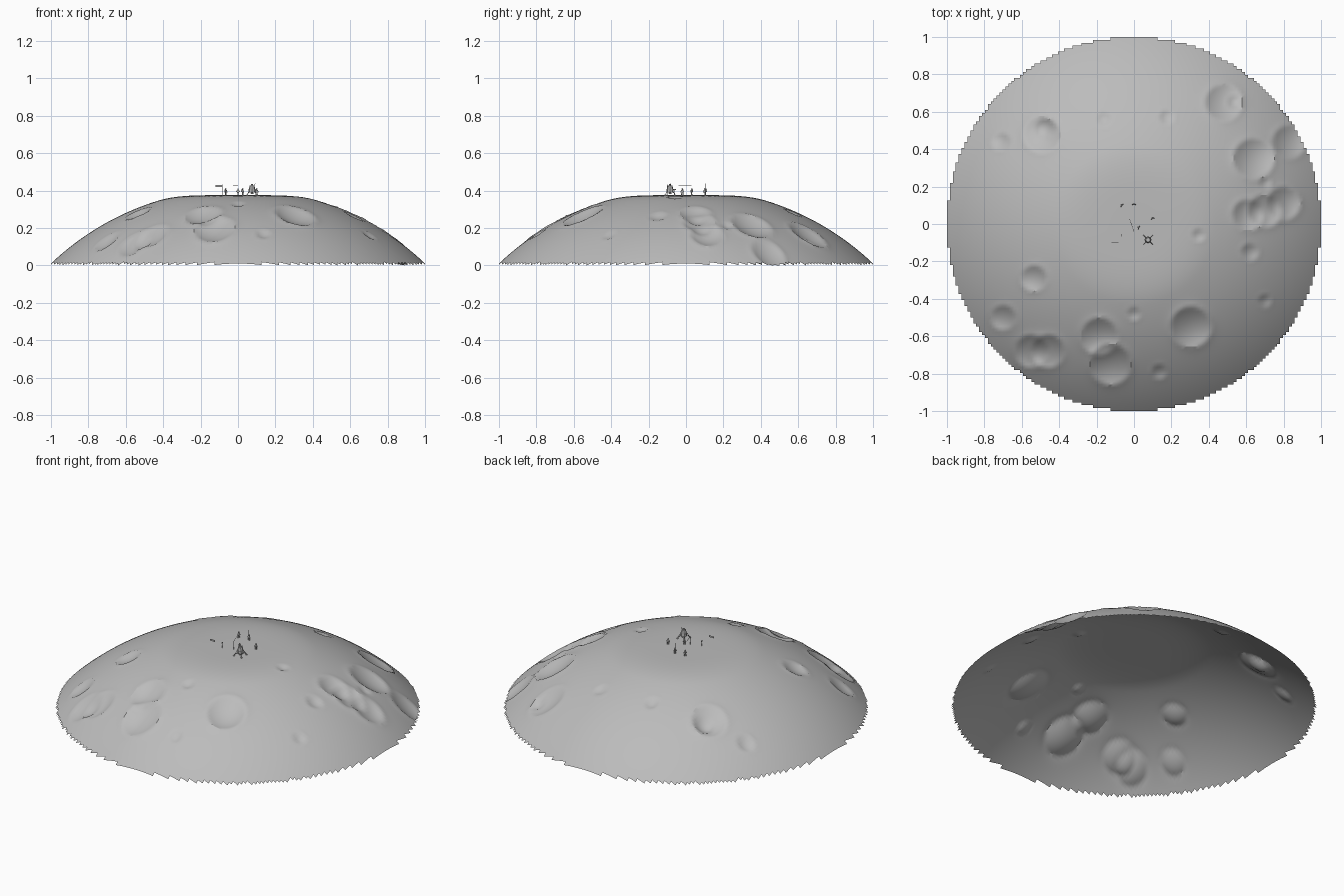
import bpy, bmesh, math
from mathutils import Vector

if "Cube" in bpy.data.objects:
    bpy.data.objects.remove(bpy.data.objects["Cube"])

grey = bpy.data.materials.new("dust grey")
grey.diffuse_color = (0.5, 0.5, 0.5, 1)
grey.use_nodes = True
grey.node_tree.nodes["Principled BSDF"].inputs["Base Color"].default_value = grey.diffuse_color
TOP = 0.375

def make(name, bm, smooth=False):
    me = bpy.data.meshes.new(name)
    bm.to_mesh(me)
    bm.free()
    me.materials.append(grey)
    ob = bpy.data.objects.new(name, me)
    bpy.context.collection.objects.link(ob)
    if smooth:
        bpy.context.view_layer.objects.active = ob
        ob.select_set(True)
        bpy.ops.object.shade_smooth_by_angle(angle=math.radians(30))
        ob.select_set(False)
    return ob

# Craters: x, y, radius
CRATERS = [
    (0.48, 0.65, 0.10), (0.54, 0.65, 0.04), (-0.49, 0.48, 0.10), (-0.475, 0.505, 0.06),
    (-0.71, 0.44, 0.05), (-0.16, 0.56, 0.043), (0.175, 0.57, 0.042), (0.64, 0.35, 0.11),
    (0.83, 0.44, 0.09), (0.70, 0.22, 0.035), (0.61, 0.05, 0.085), (0.70, 0.07, 0.09),
    (0.80, 0.11, 0.09), (0.345, -0.06, 0.037), (0.62, -0.15, 0.048), (0.70, -0.41, 0.037),
    (-0.535, -0.29, 0.07), (-0.70, -0.50, 0.068), (-0.55, -0.68, 0.09), (-0.46, -0.68, 0.09),
    (-0.185, -0.60, 0.10), (-0.125, -0.75, 0.11), (0.0, -0.48, 0.037), (0.305, -0.55, 0.11),
    (0.135, -0.79, 0.042)]

def ground(x, y):
    # Spherical cap with a softly flattened top
    r2 = min(x * x + y * y, 1.02)
    z = 0.41 - 1.449 + math.sqrt(1.449 ** 2 - r2)
    k = 0.03
    s = max(k - abs(z - TOP), 0) / k
    z = min(z, TOP) - s * s * k / 4
    # Bowls with a raised lip
    for cx, cy, r in CRATERS:
        t = math.hypot(x - cx, y - cy) / r
        if t < 1:
            z += 0.32 * r * (t * t - 1) + 0.06 * r
        elif t < 2:
            z += 0.06 * r * math.exp(-5 * (t - 1)) * (2 - t)
    return max(z, 0)

# Domed terrain on a square grid, with a stepped round edge
N = 64
bm = bmesh.new()
grid = {}
def corner(i, j):
    if (i, j) not in grid:
        grid[i, j] = bm.verts.new((i / N, j / N, ground(i / N, j / N)))
    return grid[i, j]
for i in range(-N, N):
    for j in range(-N, N):
        if math.hypot(i + 0.5, j + 0.5) <= N:
            bm.faces.new([corner(i, j), corner(i + 1, j), corner(i + 1, j + 1), corner(i, j + 1)])
make("terrain", bm, True)

def rod(bm, a, b, r1, r2=None, n=6):
    a, b = Vector(a), Vector(b)
    d = b - a
    vs = bmesh.ops.create_cone(bm, cap_ends=True, segments=n, radius1=r1,
                               radius2=r1 if r2 is None else r2, depth=d.length)["verts"]
    bmesh.ops.rotate(bm, verts=vs, matrix=Vector((0, 0, 1)).rotation_difference(d).to_matrix())
    bmesh.ops.translate(bm, verts=vs, vec=(a + b) / 2)

def box(bm, c, size):
    vs = bmesh.ops.create_cube(bm, size=1)["verts"]
    bmesh.ops.scale(bm, verts=vs, vec=size)
    bmesh.ops.translate(bm, verts=vs, vec=c)

# Lander: lower stage, cabin, nozzle and four splayed legs with pads
bm = bmesh.new()
rod(bm, (0, 0, 0.015), (0, 0, 0.033), 0.019, n=8)
rod(bm, (0, 0, 0.033), (0, 0, 0.053), 0.017, 0.012, 8)
rod(bm, (0, 0, 0.006), (0, 0, 0.015), 0.009, 0.004, 8)
rod(bm, (0, 0, 0.053), (0, 0, 0.06), 0.006)
rod(bm, (0.01, 0, 0.05), (0.018, 0, 0.063), 0.0015)
for q in range(4):
    a = math.radians(45 + 90 * q)
    c, s = math.cos(a), math.sin(a)
    foot = (0.035 * c, 0.035 * s, 0.002)
    rod(bm, (0.018 * c, 0.018 * s, 0.03), foot, 0.0016)
    rod(bm, (0.016 * c, 0.016 * s, 0.016), (0.028 * c, 0.028 * s, 0.013), 0.0012)
    rod(bm, (foot[0], foot[1], 0), (foot[0], foot[1], 0.003), 0.005)
make("lander", bm).location = (0.075, -0.085, TOP)

# Standing figures
for n, (x, y, turn) in enumerate([(0.1, 0.03, 0.4), (0.025, -0.02, 1.2),
                                  (-0.065, 0.1, 0.8), (0.0, 0.105, 0.0)]):
    bm = bmesh.new()
    for s in (-1, 1):
        rod(bm, (0.004 * s, 0, 0), (0.003 * s, 0, 0.016), 0.0022)
        rod(bm, (0.005 * s, 0, 0.026), (0.009 * s, -0.002, 0.016), 0.0018)
    box(bm, (0, 0, 0.022), (0.010, 0.006, 0.013))
    box(bm, (0, 0.005, 0.024), (0.008, 0.004, 0.012))
    vs = bmesh.ops.create_icosphere(bm, subdivisions=1, radius=0.0045)["verts"]
    bmesh.ops.translate(bm, verts=vs, vec=(0, 0, 0.033))
    ob = make("figure_%d" % (n + 1), bm)
    ob.location = (x, y, TOP)
    ob.rotation_euler.z = turn

# Banner on a pole
bm = bmesh.new()
rod(bm, (0.015, 0, 0), (0.015, 0, 0.056), 0.001)
box(bm, (-0.002, 0, 0.050), (0.034, 0.0015, 0.010))
make("banner", bm).location = (-0.1, -0.1, TOP)

# Thin mast, slanted cable and small instrument post
bm = bmesh.new()
rod(bm, (0, 0.105, TOP), (0, 0.105, TOP + 0.062), 0.001)
rod(bm, (-0.025, 0.03, TOP + 0.05), (0.0, -0.04, TOP + 0.05), 0.001)
rod(bm, (0.0, -0.04, TOP), (0.0, -0.04, TOP + 0.05), 0.001)
rod(bm, (-0.065, -0.06, TOP), (-0.065, -0.06, TOP + 0.03), 0.0015)
box(bm, (-0.065, -0.06, TOP + 0.03), (0.003, 0.012, 0.006))
make("instruments", bm)
